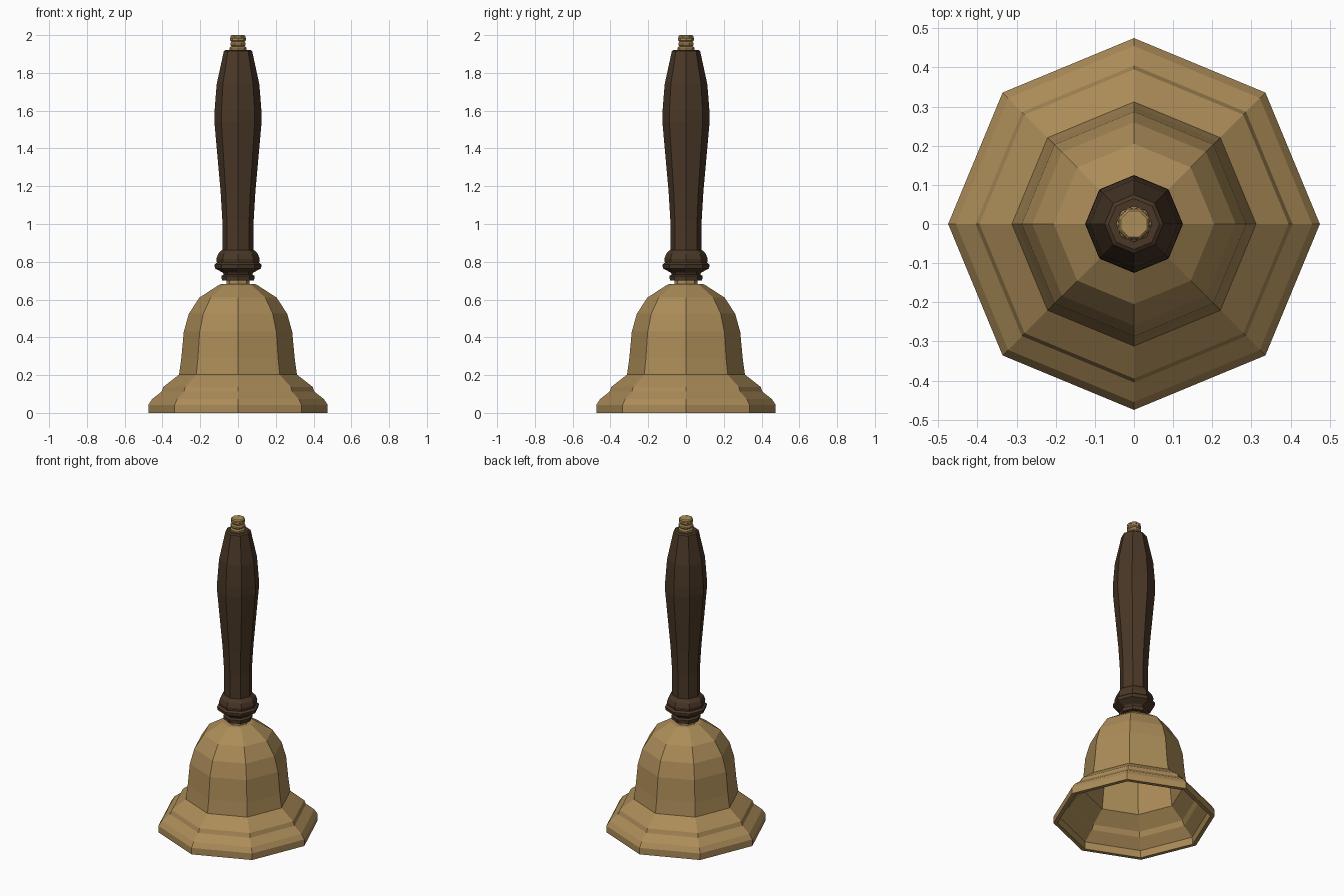
import bpy, bmesh
from math import cos, sin, pi

cube = bpy.data.objects.get("Cube")
if cube:
    bpy.data.objects.remove(cube, do_unlink=True)


def material(name, rgb):
    mat = bpy.data.materials.new(name)
    mat.use_nodes = True
    mat.diffuse_color = (*rgb, 1)
    mat.node_tree.nodes["Principled BSDF"].inputs["Base Color"].default_value = (*rgb, 1)
    return mat


brass = material("brass", (0.41, 0.262, 0.098))
wood = material("dark wood", (0.068, 0.039, 0.02))


def lathe(name, profile, mat, sides=8, turn=0.0):
    """Revolve (radius, height) points into a faceted solid, closed at both ends."""
    bm = bmesh.new()
    rings = []
    for r, z in profile:
        angles = [turn + 2 * pi * i / sides for i in range(sides)]
        rings.append([bm.verts.new((r * cos(a), r * sin(a), z)) for a in angles])
    for low, high in zip(rings, rings[1:]):
        for i in range(sides):
            j = (i + 1) % sides
            bm.faces.new((low[i], low[j], high[j], high[i]))
    bm.faces.new(rings[0][::-1])
    bm.faces.new(rings[-1])
    bmesh.ops.recalc_face_normals(bm, faces=bm.faces)
    mesh = bpy.data.meshes.new(name)
    bm.to_mesh(mesh)
    bm.free()
    mesh.materials.append(mat)
    obj = bpy.data.objects.new(name, mesh)
    bpy.context.collection.objects.link(obj)
    return obj


# Hollow bell: inner wall from the ceiling down, round the lip, then up the outside
inside = [(0.08, 0.65), (0.18, 0.595), (0.24, 0.515), (0.265, 0.42), (0.29, 0.2),
          (0.37, 0.13), (0.385, 0.1), (0.445, 0.045), (0.45, 0)]
outside = [(0.475, 0), (0.475, 0.042), (0.455, 0.073), (0.405, 0.112), (0.395, 0.138),
           (0.312, 0.203), (0.3, 0.29), (0.287, 0.43), (0.26, 0.525), (0.205, 0.61),
           (0.105, 0.675), (0.09, 0.682)]
lathe("bell", inside + outside, brass)

# Brass neck between bell and handle
lathe("neck", [(0.062, 0.67), (0.062, 0.71)], brass)

# Turned wooden handle with its collar
lathe("handle", [(0.085, 0.702), (0.088, 0.725), (0.075, 0.732), (0.08, 0.742),
                 (0.122, 0.765), (0.125, 0.785), (0.112, 0.795), (0.115, 0.815),
                 (0.105, 0.842), (0.09, 0.858), (0.083, 0.862), (0.083, 1.02),
                 (0.092, 1.17), (0.125, 1.54), (0.124, 1.6), (0.113, 1.74),
                 (0.075, 1.915), (0.065, 1.922)], wood)

# Ribbed brass tip: stacked rings, alternately turned
for i in range(3):
    z = 1.915 + i * 0.025
    r = 0.046 - i * 0.002
    lathe(f"tip_ring_{i + 1}", [(r - 0.007, z), (r, z + 0.007), (r, z + 0.018),
                                (r - 0.007, z + 0.025)], brass, turn=(i % 2) * pi / 8)
lathe("tip_cap", [(0.042, 1.985), (0.042, 1.994), (0.036, 2.0)], brass, turn=pi / 8)
